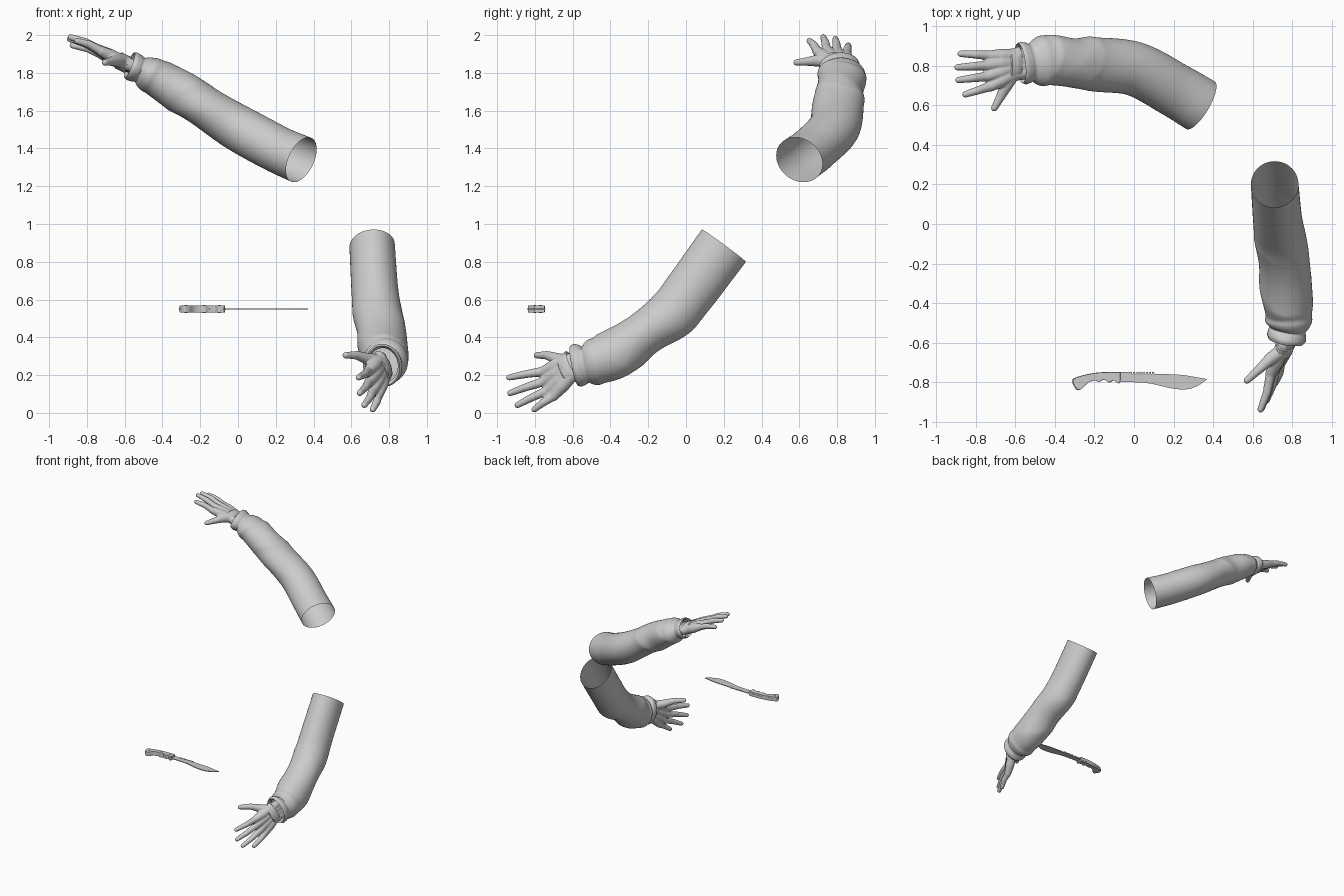
import bpy, bmesh, math
from mathutils import Vector, Matrix

cube = bpy.data.objects.get("Cube")
if cube:
    bpy.data.objects.remove(cube)


def material(name, value):
    m = bpy.data.materials.new(name)
    m.use_nodes = True
    colour = (value, value, value, 1)
    m.diffuse_color = colour
    m.node_tree.nodes["Principled BSDF"].inputs["Base Color"].default_value = colour
    return m


GREY = material("plain grey", 0.6)


def finish(bm, name, angle=None):
    bmesh.ops.recalc_face_normals(bm, faces=bm.faces)
    mesh = bpy.data.meshes.new(name)
    bm.to_mesh(mesh)
    bm.free()
    mesh.materials.append(GREY)
    ob = bpy.data.objects.new(name, mesh)
    bpy.context.collection.objects.link(ob)
    if angle:
        bpy.ops.object.select_all(action='DESELECT')
        ob.select_set(True)
        bpy.context.view_layer.objects.active = ob
        bpy.ops.object.shade_smooth_by_angle(angle=math.radians(angle))
    return ob


def spline(points, steps):
    # Catmull-Rom through rows of centre and radii
    rows = [Vector(p) for p in points]
    rows = [rows[0] * 2 - rows[1]] + rows + [rows[-1] * 2 - rows[-2]]
    out = []
    for i in range(1, len(rows) - 2):
        a, b, c, d = rows[i - 1:i + 3]
        for k in range(steps):
            t = k / steps
            out.append((b * 2 + (c - a) * t + (a * 2 - b * 5 + c * 4 - d) * t * t
                        + (b * 3 - a - c * 3 + d) * t ** 3) / 2)
    return out + [rows[-2]]


def tube(bm, rows, sides, wrinkle=None):
    # Loft of ellipses, one radius horizontal and the other across it
    centres = [Vector(r[:3]) for r in rows]
    rings = []
    for i, r in enumerate(rows):
        t = (centres[min(i + 1, len(rows) - 1)] - centres[max(i - 1, 0)]).normalized()
        u = t.cross(Vector((0, 0, 1))).normalized()
        v = u.cross(t)
        ring = []
        for k in range(sides):
            a = math.tau * k / sides
            f = 1 + (wrinkle(i / (len(rows) - 1), a) if wrinkle else 0)
            ring.append(bm.verts.new(centres[i] + (u * r[3] * math.cos(a) + v * r[4] * math.sin(a)) * f))
        rings.append(ring)
    for p, q in zip(rings, rings[1:]):
        for k in range(sides):
            bm.faces.new((p[k], p[k - 1], q[k - 1], q[k]))
    return rings


def bump(x, centre, width):
    return math.exp(-((x - centre) / width) ** 2)


def make_wrinkles(phase):
    # Diagonal cloth folds, growing towards the wrist
    def wrinkle(s, a):
        grow = min(1, max(0, (s - 0.15) / 0.4))
        fold = 0.5 - abs(math.sin(11 * s + 0.9 * math.sin(a + phase) + phase))
        cross = 0.5 - abs(math.sin(7 * s - a + phase))
        cuff = 0.07 * bump(s, 0.97, 0.025) - 0.13 * bump(s, 0.89, 0.025) + 0.06 * bump(s, 0.81, 0.03)
        return grow * (0.1 * fold * (0.6 + 0.4 * math.sin(a + phase)) + 0.07 * cross * (1 - s)) + cuff
    return wrinkle


def sleeve(name, points, phase):
    bm = bmesh.new()
    rings = tube(bm, spline(points, 12), 64, make_wrinkles(phase))
    # Cuff turned inwards round the wrist
    end, centre = rings[-1], Vector(points[-1][:3])
    back = (Vector(points[-2][:3]) - centre).normalized()
    inner = [bm.verts.new(centre + (v.co - centre) * 0.86 + back * 0.02) for v in end]
    for k in range(len(end)):
        bm.faces.new((end[k], end[k - 1], inner[k - 1], inner[k]))
    finish(bm, name, 50)


def limb(bm, points, radii):
    # Rounded tapering chain of cones and balls
    for p, r in zip(points, radii):
        bmesh.ops.create_icosphere(bm, subdivisions=3, radius=r, matrix=Matrix.Translation(p))
    for p, q, r, s in zip(points, points[1:], radii, radii[1:]):
        d = q - p
        place = Matrix.Translation((p + q) / 2) @ d.to_track_quat('Z', 'Y').to_matrix().to_4x4()
        bmesh.ops.create_cone(bm, cap_ends=True, segments=20, radius1=r, radius2=s,
                              depth=d.length, matrix=place)


def hand(name, wrist, inside, knuckles, tips, thumb):
    wrist, inside = Vector(wrist), Vector(inside)
    knuckles, tips, thumb = [Vector(k) for k in knuckles], [Vector(t) for t in tips], [Vector(t) for t in thumb]
    side = (knuckles[0] - knuckles[3]).normalized()
    palm = sum(knuckles, Vector()) / 4
    back = side.cross(palm - wrist).normalized()
    if back.z < 0:
        back = -back
    bm = bmesh.new()
    for i, (k, t) in enumerate(zip(knuckles, tips)):
        off = side * (0.045 - 0.03 * i)
        # Palm strand, then a slightly bent finger
        limb(bm, [inside + off, wrist + off, (wrist + off + k) / 2, k], [0.034, 0.036, 0.036, 0.027])
        end = t - (t - k).normalized() * 0.015
        limb(bm, [k, k.lerp(end, 0.5) + back * 0.008, end], [0.025, 0.021, 0.0165])
    limb(bm, [wrist + side * 0.045] + thumb, [0.036, 0.032, 0.023, 0.017])
    ob = finish(bm, name)
    remesh = ob.modifiers.new("merge", 'REMESH')
    remesh.mode = 'VOXEL'
    remesh.voxel_size = 0.005
    remesh.use_smooth_shade = True
    smooth = ob.modifiers.new("soften", 'SMOOTH')
    smooth.iterations = 5
    # Rolled hem of the glove
    d = (palm - wrist).normalized()
    axes = Matrix((side, d.cross(side).normalized(), d)).transposed()
    bm = bmesh.new()
    loops = []
    for along, grow in ((-0.035, 0.9), (-0.03, 1), (0, 0.98), (0.025, 1.0), (0.03, 0.88)):
        loops.append([bm.verts.new(wrist + axes @ Vector((0.086 * grow * math.cos(a), 0.046 * grow * math.sin(a), along)))
                      for a in (math.tau * k / 40 for k in range(40))])
    for p, q in zip(loops, loops[1:]):
        for k in range(40):
            bm.faces.new((p[k], p[k - 1], q[k - 1], q[k]))
    finish(bm, name + "_glove_hem", 50)


# Raised right arm
sleeve("right_sleeve", [
    (.335, .60, 1.34, .14, .127), (.2, .68, 1.40, .137, .124), (0, .785, 1.51, .137, .124),
    (-.2, .805, 1.635, .137, .112), (-.3, .815, 1.70, .128, .116), (-.4, .825, 1.755, .128, .105),
    (-.5, .82, 1.81, .114, .085), (-.575, .81, 1.84, .1, .07)], 0.6)
hand("right_hand", (-.61, .803, 1.855), (-.53, .81, 1.82),
     [(-.725, .695, 1.915), (-.74, .745, 1.925), (-.74, .8, 1.92), (-.725, .85, 1.9)],
     [(-.865, .65, 1.975), (-.9, .725, 1.995), (-.905, .79, 1.985), (-.89, .86, 1.95)],
     [(-.645, .7, 1.865), (-.675, .64, 1.86), (-.705, .585, 1.855)])

# Lowered left arm
sleeve("left_sleeve", [
    (.71, .2, .885, .12, .145), (.725, .02, .64, .124, .14), (.74, -.08, .52, .132, .135),
    (.76, -.22, .42, .13, .122), (.775, -.39, .305, .128, .135), (.78, -.5, .265, .112, .115),
    (.765, -.59, .246, .09, .108)], 2.4)
hand("left_hand", (.758, -.625, .235), (.77, -.55, .25),
     [(.69, -.755, .22), (.695, -.755, .165), (.715, -.73, .12), (.74, -.7, .09)],
     [(.635, -.95, .185), (.64, -.945, .1), (.665, -.905, .035), (.71, -.815, .01)],
     [(.69, -.68, .285), (.63, -.735, .305), (.57, -.79, .305)])


def plate(name, outline, thickness, bevel=0):
    # Flat profile given thickness about the height of the knife
    bm = bmesh.new()
    face = bm.faces.new([bm.verts.new((x, y, 0.55 - thickness / 2)) for x, y in outline])
    new = bmesh.ops.extrude_face_region(bm, geom=[face])["geom"]
    bmesh.ops.translate(bm, verts=[g for g in new if isinstance(g, bmesh.types.BMVert)], vec=(0, 0, thickness))
    ob = finish(bm, name)
    if bevel:
        mod = ob.modifiers.new("bevel", 'BEVEL')
        mod.width = bevel
        mod.segments = 2
    return ob


# Knife blade with a toothed spine
teeth = []
for i in range(8):
    x = -0.02 + 0.016 * i
    teeth += [(x, -.748), (x + .009, -.745), (x + .011, -.757), (x + .015, -.757)]
belly = spline([(.37, -.783, 0), (.32, -.818, 0), (.26, -.835, 0), (.18, -.828, 0),
                (.08, -.805, 0), (-.02, -.798, 0), (-.08, -.797, 0)], 4)
plate("knife_blade", [(-.08, -.748)] + teeth + [(.13, -.756), (.25, -.762)] + [tuple(p[:2]) for p in belly], 0.006)

# Grip scales with finger grooves, over a full tang
grip = spline([(-.065, -.747, 0), (-.14, -.747, 0), (-.22, -.755, 0), (-.3, -.777, 0), (-.312, -.8, 0),
               (-.288, -.838, 0), (-.262, -.83, 0), (-.235, -.803, 0), (-.2, -.79, 0), (-.175, -.797, 0),
               (-.15, -.785, 0), (-.125, -.8, 0), (-.1, -.79, 0), (-.075, -.805, 0), (-.065, -.79, 0)], 4)
plate("knife_tang", [tuple(p[:2]) for p in grip], 0.012)
middle = Vector((-.19, -.785))
plate("knife_grip", [tuple(middle + (p.xy - middle) * 0.965) for p in grip], 0.036, 0.004)
bm = bmesh.new()
for x, y in ((-.1, -.77), (-.18, -.77), (-.275, -.8)):
    bmesh.ops.create_cone(bm, cap_ends=True, segments=16, radius1=.007, radius2=.007, depth=.04,
                          matrix=Matrix.Translation((x, y, 0.55)))
finish(bm, "knife_rivets", 40)
